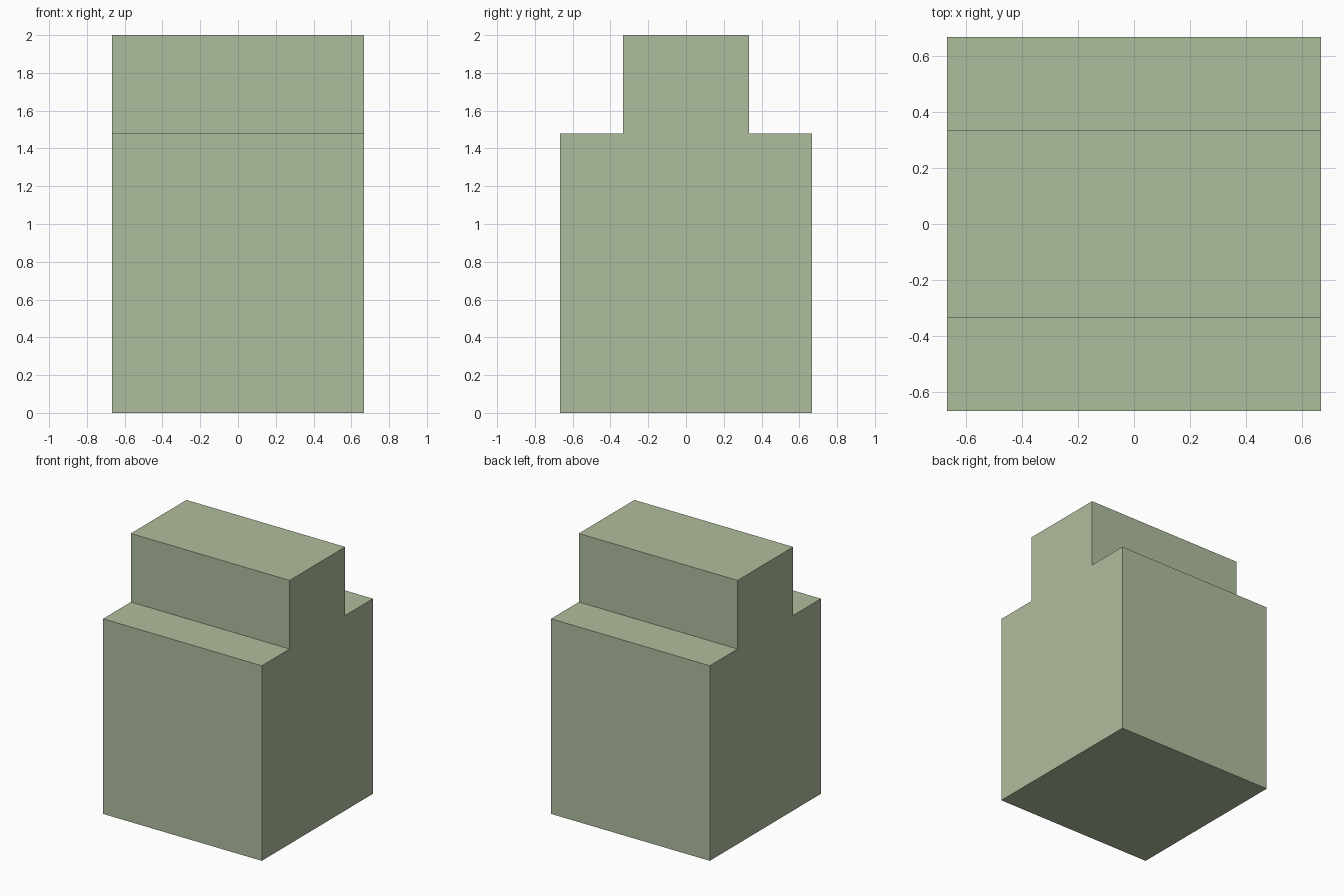
import bpy, bmesh

if "Cube" in bpy.data.objects:
    bpy.data.objects.remove(bpy.data.objects["Cube"])

HALF_WIDTH = 0.666
SHOULDER_Z, TOP_Z = 1.48, 2.0
TOP_HALF = 0.333

# Right half of the stepped side profile (y, z), mirrored to the other side
half = [(HALF_WIDTH, 0), (HALF_WIDTH, SHOULDER_Z), (TOP_HALF, SHOULDER_Z), (TOP_HALF, TOP_Z)]
profile = half + [(-y, z) for y, z in reversed(half)]

# Extrude the profile along x
bm = bmesh.new()
face = bm.faces.new([bm.verts.new((-HALF_WIDTH, y, z)) for y, z in profile])
result = bmesh.ops.extrude_face_region(bm, geom=[face], use_keep_orig=True)
moved = [v for v in result["geom"] if isinstance(v, bmesh.types.BMVert)]
bmesh.ops.translate(bm, verts=moved, vec=(2 * HALF_WIDTH, 0, 0))
bmesh.ops.recalc_face_normals(bm, faces=bm.faces)

mesh = bpy.data.meshes.new("stepped_block")
bm.to_mesh(mesh)
bm.free()
block = bpy.data.objects.new("stepped_block", mesh)
bpy.context.collection.objects.link(block)

# Pale green finish
green = bpy.data.materials.new("pale_green")
green.diffuse_color = (0.43, 0.51, 0.34, 1)
green.use_nodes = True
green.node_tree.nodes["Principled BSDF"].inputs["Base Color"].default_value = green.diffuse_color
mesh.materials.append(green)
